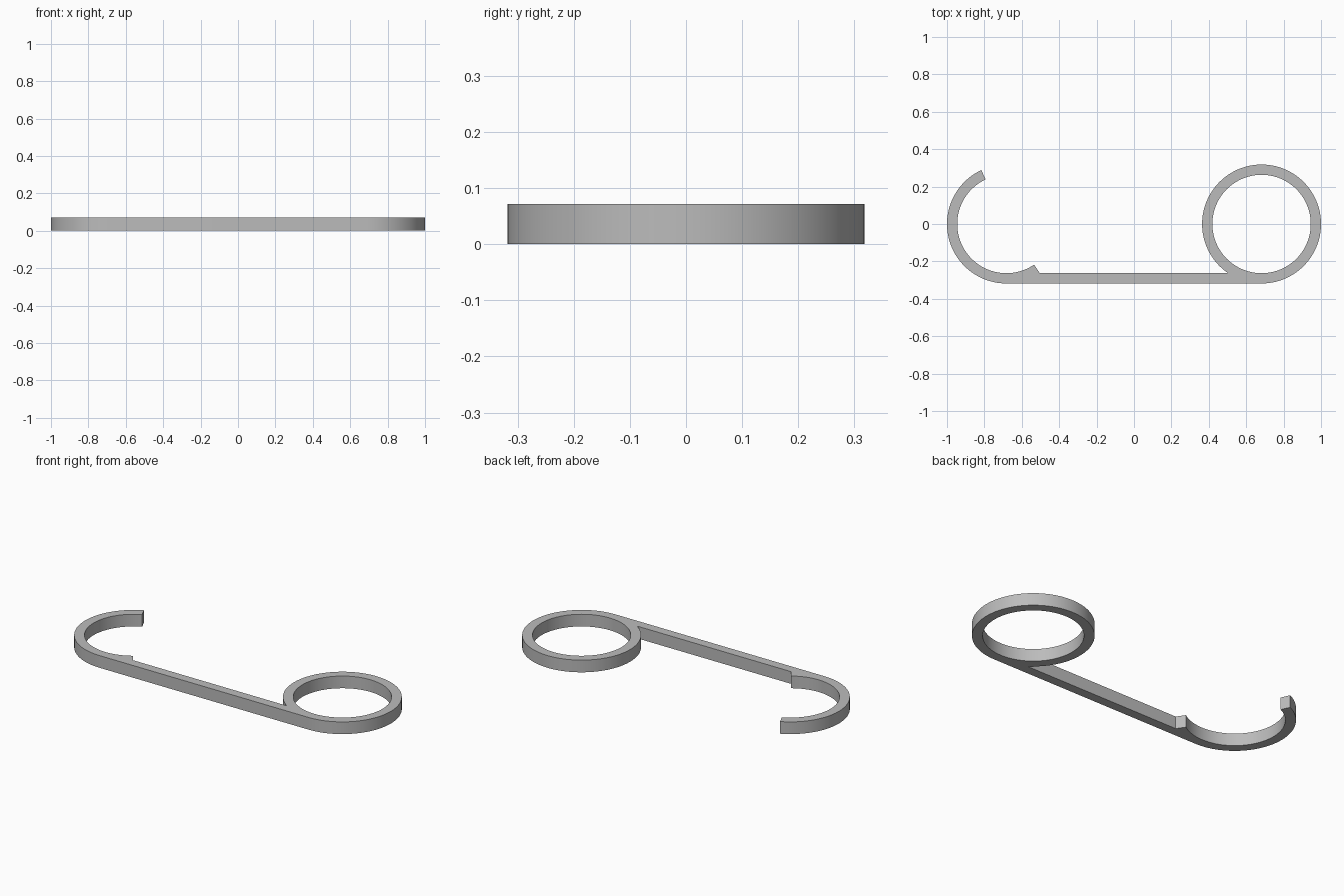
import bpy, bmesh
from math import sin, cos, asin, radians, degrees

if "Cube" in bpy.data.objects:
    bpy.data.objects.remove(bpy.data.objects["Cube"], do_unlink=True)

OUTER, INNER, CENTRE, HEIGHT = 0.318, 0.263, 0.682, 0.072
HOOK_TIP = 115
# Angle at which the outer circle crosses the inner edge of the bar
MEET = degrees(asin(INNER / OUTER))


def arc(cx, radius, start, end, steps):
    """Points along an arc, angles in degrees."""
    angles = [radians(start + (end - start) * i / steps) for i in range(steps + 1)]
    return [(cx + radius * cos(a), radius * sin(a)) for a in angles]


def add_loop(bm, points):
    verts = [bm.verts.new((x, y, 0)) for x, y in points]
    for i, v in enumerate(verts):
        bm.edges.new((v, verts[(i + 1) % len(verts)]))


steel = bpy.data.materials.new("steel grey")
steel.use_nodes = True
grey = (0.5, 0.5, 0.5, 1)
steel.diffuse_color = grey
steel.node_tree.nodes["Principled BSDF"].inputs["Base Color"].default_value = grey

# Outline: ring outside, bar, hook inside, hook outside, bar
bm = bmesh.new()
outline = arc(CENTRE, OUTER, -90, 180 + MEET, 96)
outline += arc(-CENTRE, OUTER, 360 - MEET, 360 - MEET, 1)[:1]
outline += arc(-CENTRE, INNER, 360 - MEET, HOOK_TIP, 64)
outline += arc(-CENTRE, OUTER, HOOK_TIP, 270, 52)
add_loop(bm, outline)

# Finger hole in the ring
add_loop(bm, arc(CENTRE, INNER, 0, 360, 112)[:-1])

# Fill the flat profile and raise it
bmesh.ops.triangle_fill(bm, edges=bm.edges[:], use_beauty=True, normal=(0, 0, 1))
raised = bmesh.ops.extrude_face_region(bm, geom=bm.faces[:], use_keep_orig=True)
top = [g for g in raised["geom"] if isinstance(g, bmesh.types.BMVert)]
bmesh.ops.translate(bm, verts=top, vec=(0, 0, HEIGHT))
bmesh.ops.recalc_face_normals(bm, faces=bm.faces[:])

mesh = bpy.data.meshes.new("ring_and_hook_bar")
bm.to_mesh(mesh)
bm.free()
mesh.materials.append(steel)
body = bpy.data.objects.new("ring_and_hook_bar", mesh)
bpy.context.collection.objects.link(body)

# Smooth curved walls, crisp edges
bpy.ops.object.select_all(action="DESELECT")
body.select_set(True)
bpy.context.view_layer.objects.active = body
bpy.ops.object.shade_smooth_by_angle(angle=radians(30))
